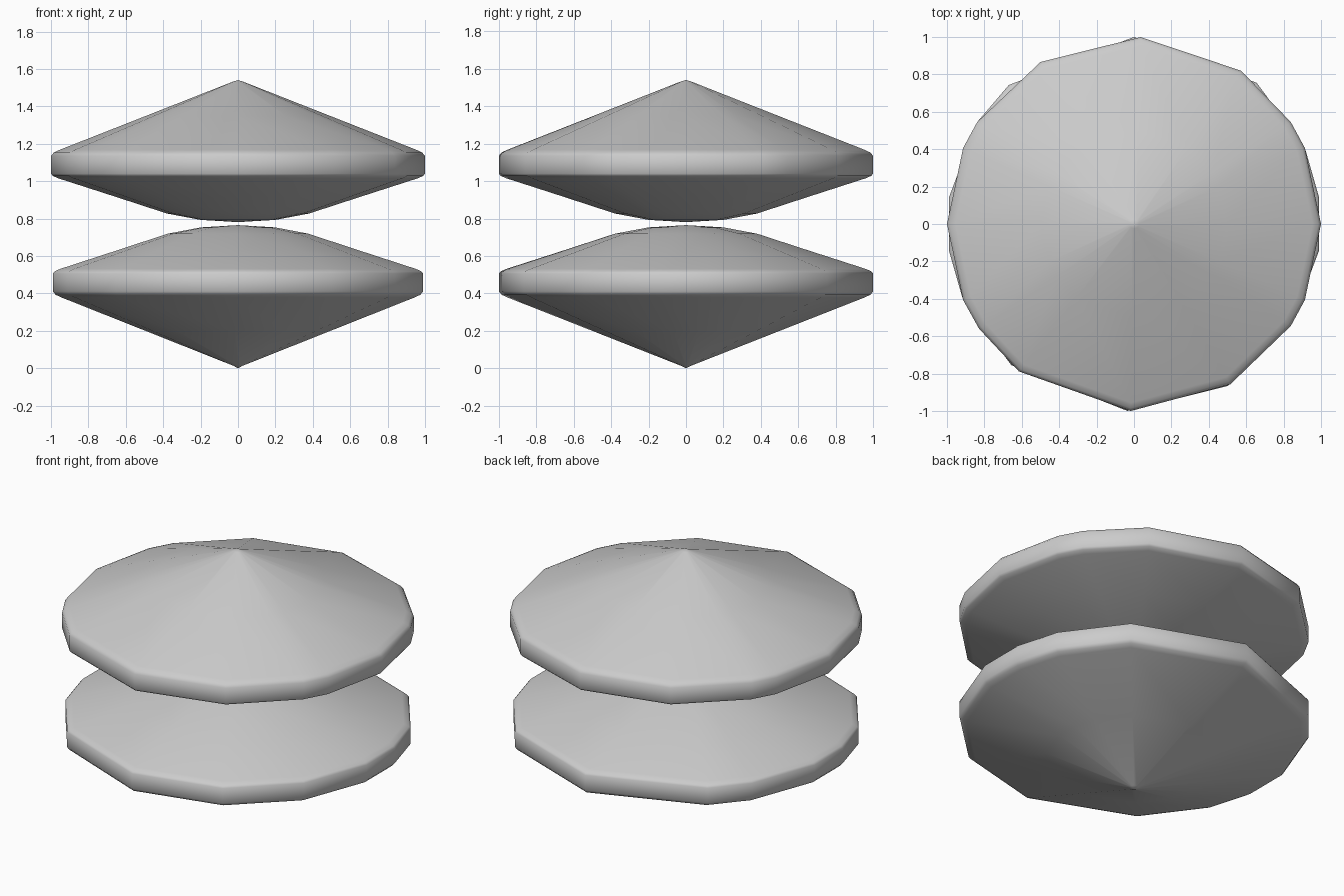
import bpy, bmesh, math

if "Cube" in bpy.data.objects:
    bpy.data.objects.remove(bpy.data.objects["Cube"])

# Single plain grey for both halves
grey = bpy.data.materials.new("plain grey")
grey.diffuse_color = (0.6, 0.6, 0.6, 1)
grey.use_nodes = True
grey.node_tree.nodes["Principled BSDF"].inputs["Base Color"].default_value = grey.diffuse_color


def lathe(name, profile, angles):
    """Revolve (radius, z) points, listed top to bottom, through uneven angles."""
    bm = bmesh.new()
    rings = []
    for r, z in profile:
        if r == 0:
            rings.append([bm.verts.new((0, 0, z))] * len(angles))
        else:
            rings.append([bm.verts.new((r * math.cos(math.radians(a)),
                                        r * math.sin(math.radians(a)), z)) for a in angles])
    n = len(angles)
    for top, low in zip(rings, rings[1:]):
        for i in range(n):
            j = (i + 1) % n
            corners = [top[i], low[i], low[j], top[j]]
            bm.faces.new(list(dict.fromkeys(corners)))
    bmesh.ops.recalc_face_normals(bm, faces=bm.faces)
    mesh = bpy.data.meshes.new(name)
    bm.to_mesh(mesh)
    bm.free()
    mesh.materials.append(grey)
    mesh.shade_smooth()
    obj = bpy.data.objects.new(name, mesh)
    bpy.context.collection.objects.link(obj)
    return obj


# Cone outside, short rim with softened edges, shallow dome facing the gap
profile = [(0, 1.54), (0.025, 1.533), (0.5, 1.346), (0.955, 1.167), (0.985, 1.153), (1.0, 1.135),
           (1.0, 1.04), (0.99, 1.028), (0.96, 1.015), (0.65, 0.915), (0.38, 0.827),
           (0.2, 0.793), (0, 0.781)]

upper_angles = [0, 24, 33, 55, 88, 120, 147, 156, 180, 204, 214, 232, 269, 301, 327, 336]
lower_angles = [8, 24, 49, 90, 132, 147, 172, 188, 204, 229, 268, 300, 327, 352]

lathe("upper_disc", profile, upper_angles)
# The lower disc is the upper one mirrored about the gap
lathe("lower_disc", [(r, 1.546 - z if r else max(0, 1.546 - z - 0.006 * (z > 1)))
                     for r, z in reversed(profile)], lower_angles)
